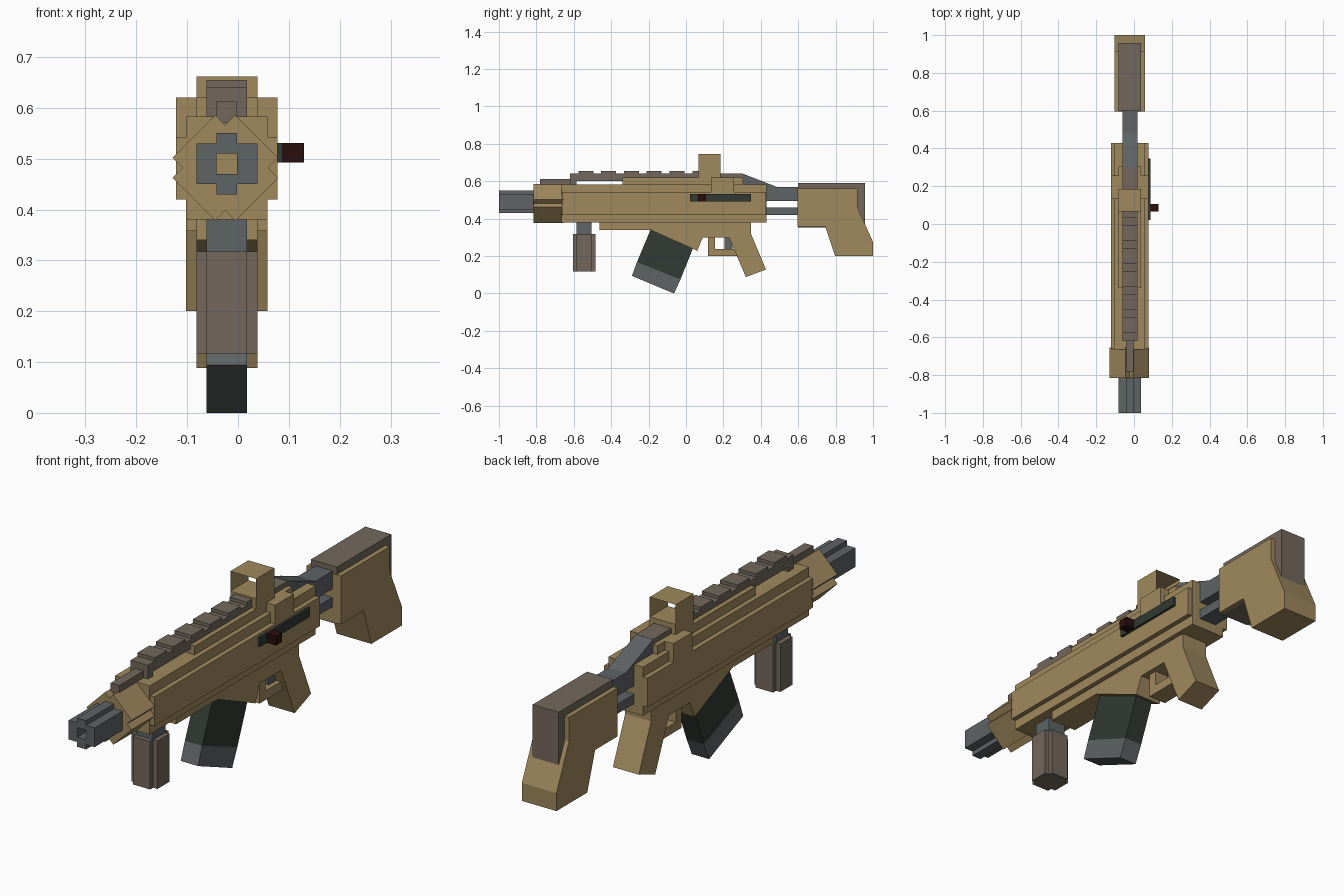
import bpy, bmesh, math
from mathutils import Matrix, Vector

if "Cube" in bpy.data.objects:
    bpy.data.objects.remove(bpy.data.objects["Cube"])

CX = -0.022  # centre line of the body


def material(name, rgb):
    m = bpy.data.materials.new(name)
    m.diffuse_color = (*rgb, 1)
    m.use_nodes = True
    m.node_tree.nodes["Principled BSDF"].inputs["Base Color"].default_value = m.diffuse_color
    return m


TAN = material("tan", (0.350, 0.252, 0.112))
BROWN = material("brown", (0.174, 0.137, 0.110))
GREY = material("steel grey", (0.112, 0.126, 0.130))
DARK = material("dark green", (0.032, 0.042, 0.033))
RED = material("dark red", (0.023, 0.004, 0.004))


def finish(name, bm, mat):
    bmesh.ops.recalc_face_normals(bm, faces=bm.faces)
    me = bpy.data.meshes.new(name)
    bm.to_mesh(me)
    bm.free()
    me.materials.append(mat)
    ob = bpy.data.objects.new(name, me)
    bpy.context.collection.objects.link(ob)
    return ob


def box(name, x, y, z, mat):
    """Box from (min, max) ranges."""
    bm = bmesh.new()
    size = [r[1] - r[0] for r in (x, y, z)]
    mid = Vector([(r[0] + r[1]) / 2 for r in (x, y, z)])
    bmesh.ops.create_cube(bm, size=1, matrix=Matrix.Translation(mid) @ Matrix.Diagonal((*size, 1)))
    return finish(name, bm, mat)


def mid(w):
    """x range of half width w about the centre line."""
    return (CX - w, CX + w)


def prism(name, pts, w, mat):
    """Side profile (y, z) extruded across x."""
    bm = bmesh.new()
    f = bm.faces.new([bm.verts.new((CX - w, y, z)) for y, z in pts])
    ext = bmesh.ops.extrude_face_region(bm, geom=[f])
    bmesh.ops.translate(bm, vec=(2 * w, 0, 0),
                        verts=[v for v in ext["geom"] if isinstance(v, bmesh.types.BMVert)])
    return finish(name, bm, mat)


# Hollow cross-shaped barrel
by = (-1.0, -0.81)
for side in (-1, 1):
    xs = sorted((CX + side * 0.02, CX + side * 0.06))
    box("barrel_side", xs, by, (0.45, 0.53), GREY)
    zs = sorted((0.49 + side * 0.02, 0.49 + side * 0.06))
    box("barrel_rib", mid(0.0205), by, zs, GREY)

# Barrel collar: two crossed boxes turned 45 degrees
for i in range(2):
    ob = box("barrel_collar", (-0.0875, 0.0875), (-0.815, -0.655), (-0.0595, 0.0595), TAN)
    ob.location = (-0.025, 0, 0.482)
    ob.rotation_euler.y = math.radians(45 + 90 * i)

# Receiver body
box("receiver", mid(0.08), (-0.665, 0.43), (0.38, 0.583), TAN)
box("receiver_side_band", mid(0.10), (-0.663, 0.428), (0.42, 0.542), TAN)
box("receiver_top", mid(0.06), (-0.34, 0.305), (0.57, 0.62), TAN)
for side in (-1, 1):
    xs = sorted((CX + side * 0.05, CX + side * 0.10))
    box("rear_side_block", xs, (0.133, 0.257), (0.53, 0.62), TAN)

# Top rail with teeth, front sight
box("rail", mid(0.04), (-0.62, 0.305), (0.602, 0.641), BROWN)
box("rail_support", mid(0.04), (-0.62, -0.585), (0.58, 0.61), BROWN)
for i in range(6):
    y = -0.575 + 0.1217 * i
    box("rail_tooth", mid(0.04), (y, y + 0.08), (0.63, 0.655), BROWN)
box("front_sight", mid(0.02), (-0.78, -0.61), (0.57, 0.612), BROWN)

# Rear sight: solid base and thin open hood
sy = (0.066, 0.185)
box("sight_base", mid(0.06), sy, (0.61, 0.662), TAN)
bm = bmesh.new()
hood = [(CX - 0.06, 0.66), (CX - 0.06, 0.745), (CX + 0.06, 0.745), (CX + 0.06, 0.66)]
rows = [[bm.verts.new((x, y, z)) for x, z in hood] for y in sy]
for i in range(3):
    bm.faces.new((rows[0][i], rows[0][i + 1], rows[1][i + 1], rows[1][i]))
finish("sight_hood", bm, TAN)

# Lower receiver, pistol grip, trigger
prism("lower_receiver", [(-0.463, 0.39), (-0.463, 0.34), (-0.19, 0.34), (0.06, 0.228),
                         (0.09, 0.30), (0.23, 0.30), (0.32, 0.088), (0.428, 0.128),
                         (0.347, 0.32), (0.347, 0.39)], 0.06, TAN)
prism("trigger_guard", [(0.117, 0.31), (0.117, 0.2), (0.275, 0.2), (0.26, 0.238),
                        (0.155, 0.238), (0.155, 0.31)], 0.04, TAN)
prism("trigger", [(0.205, 0.31), (0.205, 0.238), (0.25, 0.238), (0.24, 0.31)], 0.02, GREY)

# Slanted magazine and its base
prism("magazine", [(-0.17, 0.36), (0.05, 0.29), (0.027, 0.215), (-0.03, 0.075),
                   (-0.262, 0.168), (-0.19, 0.34)], 0.04, DARK)
prism("magazine_base", [(-0.262, 0.168), (-0.03, 0.075), (-0.064, 0.0), (-0.289, 0.094)], 0.04, GREY)

# Foregrip, cross-shaped in plan
gy = -0.545
box("foregrip_neck", mid(0.04), (gy - 0.04, gy + 0.04), (0.3, 0.39), GREY)
box("foregrip_wide", mid(0.06), (gy - 0.04, gy + 0.04), (0.117, 0.317), BROWN)
box("foregrip_long", mid(0.04), (gy - 0.06, gy + 0.06), (0.117, 0.317), BROWN)

# Bolt slot and handle on the right side
box("bolt_slot", (0.07, 0.088), (0.022, 0.348), (0.492, 0.531), DARK)
box("bolt_handle", (0.085, 0.13), (0.065, 0.106), (0.492, 0.531), RED)

# Stock struts
prism("stock_upper_strut", [(0.30, 0.59), (0.30, 0.642), (0.485, 0.57), (0.61, 0.57),
                            (0.61, 0.495), (0.42, 0.495)], 0.04, GREY)
box("stock_lower_strut", mid(0.04), (0.42, 0.61), (0.42, 0.46), GREY)

# Stock: brown core showing at top and back, tan shell
box("stock_core", mid(0.06), (0.598, 0.957), (0.353, 0.591), BROWN)
prism("stock_shell", [(0.596, 0.56), (0.917, 0.56), (0.917, 0.46), (1.0, 0.275), (1.0, 0.2),
                      (0.797, 0.2), (0.745, 0.358), (0.596, 0.358)], 0.08, TAN)
